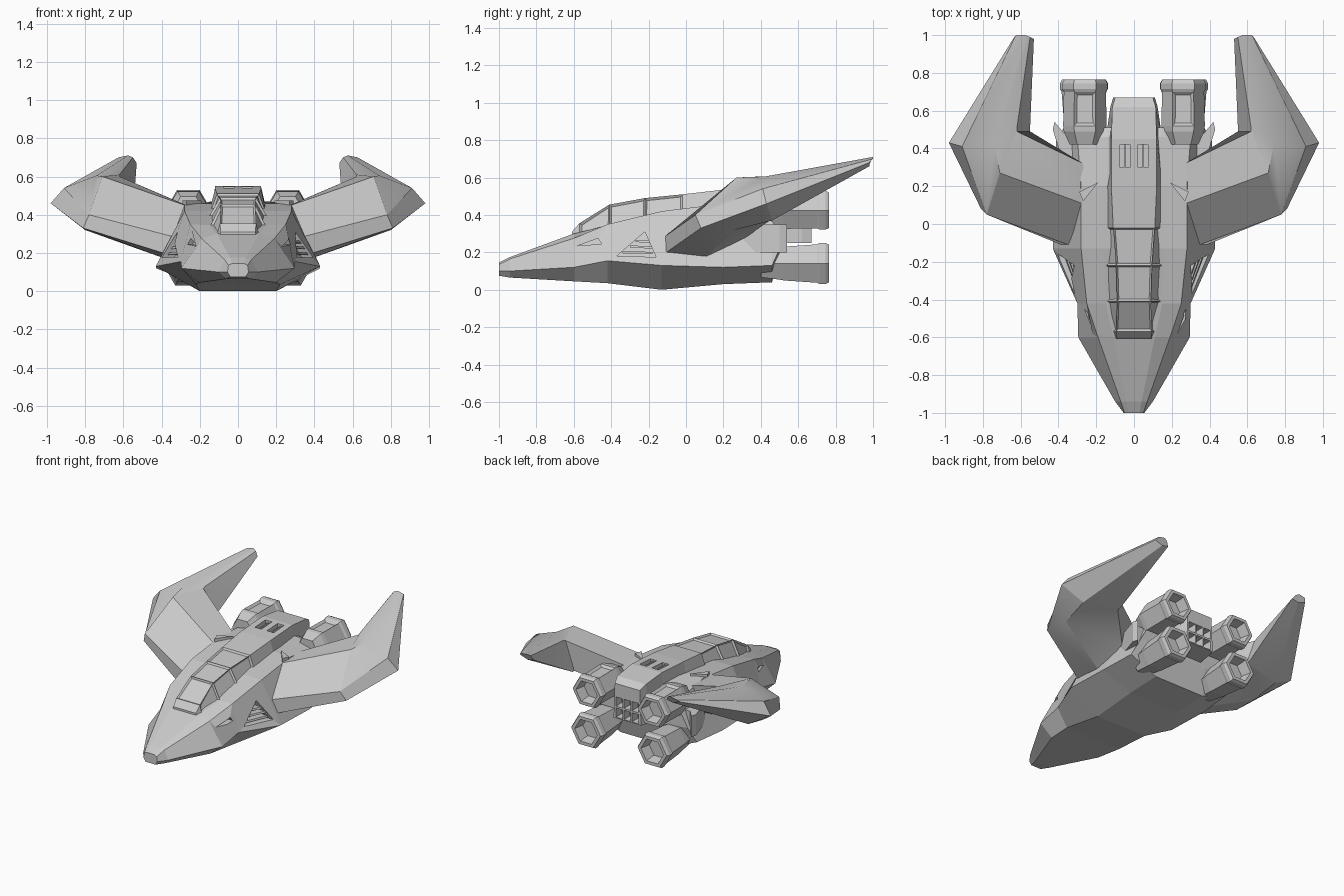
import bpy, bmesh, math
from mathutils import Vector

if "Cube" in bpy.data.objects:
    bpy.data.objects.remove(bpy.data.objects["Cube"])

grey = bpy.data.materials.new("hull grey")
grey.diffuse_color = (0.6, 0.6, 0.6, 1)
grey.use_nodes = True
grey.node_tree.nodes["Principled BSDF"].inputs["Base Color"].default_value = grey.diffuse_color


def loft(name, rings, mirror=False, inset=None, smooth=False):
    """Skin a list of equal-length closed rings, capped at both ends."""
    bm = bmesh.new()
    vs = [[bm.verts.new(p) for p in r] for r in rings]
    n = len(rings[0])
    for a, b in zip(vs, vs[1:]):
        for i in range(n):
            j = (i + 1) % n
            bm.faces.new((a[i], a[j], b[j], b[i]))
    bm.faces.new(vs[0])
    bm.faces.new(vs[-1][::-1])
    bmesh.ops.remove_doubles(bm, verts=bm.verts, dist=0.0005)
    bmesh.ops.recalc_face_normals(bm, faces=bm.faces)
    if inset:
        rule, width, depth = inset
        bm.normal_update()
        chosen = [f for f in bm.faces if rule(f.calc_center_median(), f.normal)]
        bmesh.ops.inset_individual(bm, faces=chosen, thickness=width, depth=depth)
    me = bpy.data.meshes.new(name)
    bm.to_mesh(me)
    bm.free()
    me.materials.append(grey)
    ob = bpy.data.objects.new(name, me)
    bpy.context.collection.objects.link(ob)
    if smooth:
        bpy.ops.object.select_all(action='DESELECT')
        ob.select_set(True)
        bpy.context.view_layer.objects.active = ob
        bpy.ops.object.shade_smooth_by_angle(angle=math.radians(28))
    if mirror:
        ob.modifiers.new("mirror", 'MIRROR')
    return ob


def section(y, half):
    """Full ring from a right-hand half profile of (x, z), bottom to top."""
    return [(x, y, z) for x, z in half] + [(-x, y, z) for x, z in reversed(half)]


def box(name, x0, x1, y0, y1, z0, z1, mirror=False):
    return loft(name, [[(x0, y, z0), (x1, y, z0), (x1, y, z1), (x0, y, z1)]
                       for y in (y0, y1)], mirror)


def cut(target, cutter):
    cutter.hide_render = True
    cutter.display_type = 'WIRE'
    m = target.modifiers.new("cut", 'BOOLEAN')
    m.operation, m.solver, m.object = 'DIFFERENCE', 'EXACT', cutter


# Hull: y, then bottom edge, chine, shoulder, inner deck edge
HULL = [
    (-1.0, [(.04, .075), (.055, .10), (.05, .135), (.03, .145)]),
    (-.94, [(.06, .065), (.10, .10), (.07, .165), (.04, .175)]),
    (-.60, [(.20, .045), (.295, .12), (.19, .275), (.11, .30)]),
    (-.42, [(.22, .035), (.30, .155), (.25, .35), (.15, .345)]),
    (-.13, [(.20, .0), (.43, .13), (.28, .42), (.16, .42)]),
    (.20, [(.20, .03), (.43, .12), (.28, .46), (.14, .46)]),
    (.46, [(.20, .04), (.41, .13), (.30, .43), (.14, .47)]),
    (.51, [(.18, .22), (.37, .24), (.28, .40), (.14, .45)]),
]
hull = loft("hull", [section(y, h) for y, h in HULL])


def side(y, z):
    """x of the hull flank between chine and shoulder."""
    for (ya, a), (yb, b) in zip(HULL, HULL[1:]):
        if ya <= y <= yb:
            t = (y - ya) / (yb - ya)
            (cx, cz), (sx, sz) = [Vector(a[k]).lerp(Vector(b[k]), t) for k in (1, 2)]
            return cx + (sx - cx) * (z - cz) / (sz - cz)


def flank_prism(name, outline, inner, outer):
    return loft(name, [[(side(y, z) + d, y, z) for y, z in outline]
                       for d in (inner, outer)], True)


# Triangular side recesses with slats, and narrow slits ahead of them
cut(hull, flank_prism("side_recess_cutter", [(-.37, .18), (-.16, .175), (-.22, .31)], -.06, .15))
cut(hull, flank_prism("slit_cutter", [(-.58, .235), (-.47, .275), (-.45, .245)], -.03, .1))
for y0, z in ((-.34, .195), (-.30, .225), (-.27, .255)):
    flank_prism("side_slat", [(y0, z), (-.18, z - .005), (-.18, z + .007), (y0, z + .012)],
                -.07, -.015)

# Canopy and dorsal spine: y, base half width, base z, top half width, top z
SPINE = [
    (-.61, .10, .25, .09, .31), (-.57, .12, .26, .095, .355), (-.41, .16, .31, .09, .455),
    (-.22, .175, .35, .095, .49), (-.02, .15, .40, .11, .51), (.20, .15, .42, .12, .535),
    (.45, .15, .25, .12, .55), (.62, .125, .25, .115, .53), (.67, .11, .25, .10, .50),
]
spine = loft("canopy_and_spine", [section(y, [(a, b), (c, d)]) for y, a, b, c, d in SPINE],
             inset=(lambda c, n: -.57 < c.y < -.05 and n.z > -.2, .014, -.012))

# Twin slots on the spine and grille at the tail
cut(spine, box("spine_slot_cutter", .022, .075, .30, .42, .515, .60, True))
box("spine_slot_bar", .044, .052, .30, .42, .50, .535, True)
for z in (.29, .37):
    for x in (-.064, 0, .064):
        cut(spine, box("grille_cutter", x - .027, x + .027, .60, .75, z - .033, z + .033))

# Wings: rings of leading low, leading high, top ridge, trailing top, trailing low, belly
WING = [
    [(.36, -.12, .19), (.32, -.12, .28), (.25, .10, .44), (.27, .32, .45), (.37, .32, .28), (.38, .10, .17)],
    [(.81, .08, .33), (.78, .05, .40), (.71, .27, .60), (.62, .49, .60), (.55, .49, .40), (.80, .26, .32)],
    [(.98, .43, .46), (.91, .41, .54), (.74, .42, .605), (.62, .51, .61), (.55, .51, .40), (.82, .46, .37)],
    [(.64, .98, .68), (.625, 1.0, .70), (.575, 1.0, .71), (.55, .99, .70), (.53, .98, .67), (.58, .98, .66)],
]
loft("wing", WING, True, smooth=True)

# Small fins behind the wing roots and wedge intakes on the shoulders
loft("rear_fin", [[(.30, .31, z), (.37, .31, z), (.43, .50, z), (.42, .54, z), (.37, .48, z), (.30, .48, z)]
                  for z in (.20, .35)], True)
loft("shoulder_intake", [[(.19, .22, z), (.29, .17, z), (.27, .12, z)] for z in (.42, .475)], True)


# Hexagonal engines with collar and hollow nozzle
def engine(name, x, z, r, rings, inset=None):
    loft(name, [[(x + r * s * math.cos(k * math.pi / 3), y, z + r * s * math.sin(k * math.pi / 3))
                 for k in range(6)] for y, s in rings], True, inset)


NOZZLE = [(.70, .97), (.715, 1.04), (.745, 1.04), (.765, .95), (.765, .74), (.69, .62)]
engine("upper_engine", .26, .425, .115, [(.42, .7), (.49, .97), (.52, 1.0)] + NOZZLE,
       (lambda c, n: n.z > .9 and .52 < c.y < .70, .022, -.015))
engine("lower_engine", .265, .14, .122, [(.40, .7), (.49, .80), (.53, .86)] + NOZZLE)
